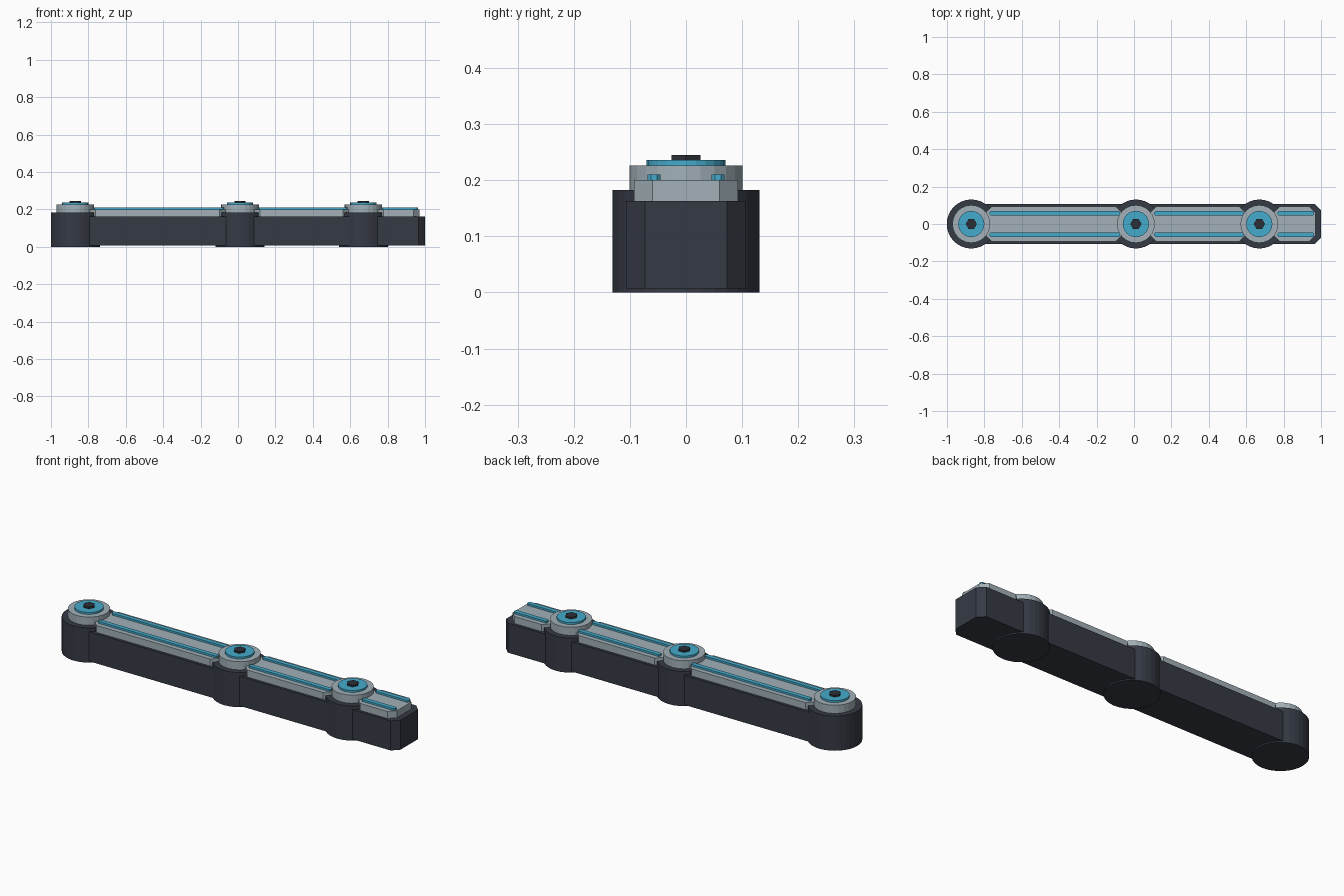
import bpy
import bmesh
import math

if "Cube" in bpy.data.objects:
    bpy.data.objects.remove(bpy.data.objects["Cube"], do_unlink=True)


def make_material(name, rgb):
    m = bpy.data.materials.new(name)
    m.use_nodes = True
    m.diffuse_color = (*rgb, 1)
    m.node_tree.nodes["Principled BSDF"].inputs["Base Color"].default_value = (*rgb, 1)
    return m


CHARCOAL = make_material("charcoal", (0.036, 0.042, 0.058))
GREY = make_material("pale grey", (0.36, 0.44, 0.48))
BLUE = make_material("bright blue", (0.06, 0.41, 0.61))
BLACK = make_material("dark bolt", (0.025, 0.029, 0.038))


def prism(name, outline, z0, z1, mat):
    """Extrude a flat outline from z0 up to z1."""
    bm = bmesh.new()
    base = bm.faces.new([bm.verts.new((x, y, z0)) for x, y in outline])
    top = bmesh.ops.extrude_face_region(bm, geom=[base])["geom"]
    bmesh.ops.translate(bm, vec=(0, 0, z1 - z0),
                        verts=[g for g in top if isinstance(g, bmesh.types.BMVert)])
    bmesh.ops.recalc_face_normals(bm, faces=bm.faces)
    mesh = bpy.data.meshes.new(name)
    bm.to_mesh(mesh)
    bm.free()
    mesh.materials.append(mat)
    obj = bpy.data.objects.new(name, mesh)
    bpy.context.collection.objects.link(obj)
    return obj


def disc(name, x, radius, z0, z1, mat, sides=24):
    ring = [(x + radius * math.cos(math.tau * i / sides),
             radius * math.sin(math.tau * i / sides)) for i in range(sides)]
    return prism(name, ring, z0, z1, mat)


def bar(name, x0, x1, y, half, cut, z0, z1, mat):
    """Long bar with its four upright corners cut off."""
    a, b = half - cut, half
    outline = [(x0 + cut, y - b), (x1 - cut, y - b), (x1, y - a), (x1, y + a),
               (x1 - cut, y + b), (x0 + cut, y + b), (x0, y + a), (x0, y - a)]
    return prism(name, outline, z0, z1, mat)


# Round joints: drum, collar, cap and hexagonal bolt
JOINTS = {"base": -0.87, "middle": 0.01, "end": 0.67}
for label, x in JOINTS.items():
    disc(label + "_joint_drum", x, 0.131, 0, 0.183, CHARCOAL, 32)
    disc(label + "_joint_collar", x, 0.101, 0.17, 0.226, GREY)
    disc(label + "_joint_cap", x, 0.07, 0.22, 0.236, BLUE)
    disc(label + "_joint_bolt", x, 0.03, 0.23, 0.245, BLACK, 6)

# Links: body, cover plate and a pair of rails
LINKS = {"long": (-0.87, 0.01), "medium": (0.01, 0.67), "tip": (0.67, 1.0)}
for label, (x0, x1) in LINKS.items():
    is_tip = label == "tip"
    bar(label + "_link_body", x0, x1, 0, 0.107, 0.034, 0.007, 0.163, CHARCOAL)
    plate_end = 0.97 if is_tip else x1 - 0.075
    bar(label + "_link_plate", x0 + 0.075, plate_end, 0, 0.093, 0.033, 0.16, 0.2, GREY)
    rail_end = 0.962 if is_tip else x1 - 0.085
    for side, y in (("left", 0.057), ("right", -0.057)):
        bar(f"{label}_link_{side}_rail", x0 + 0.098, rail_end, y, 0.0115, 0.006,
            0.195, 0.21, BLUE)
